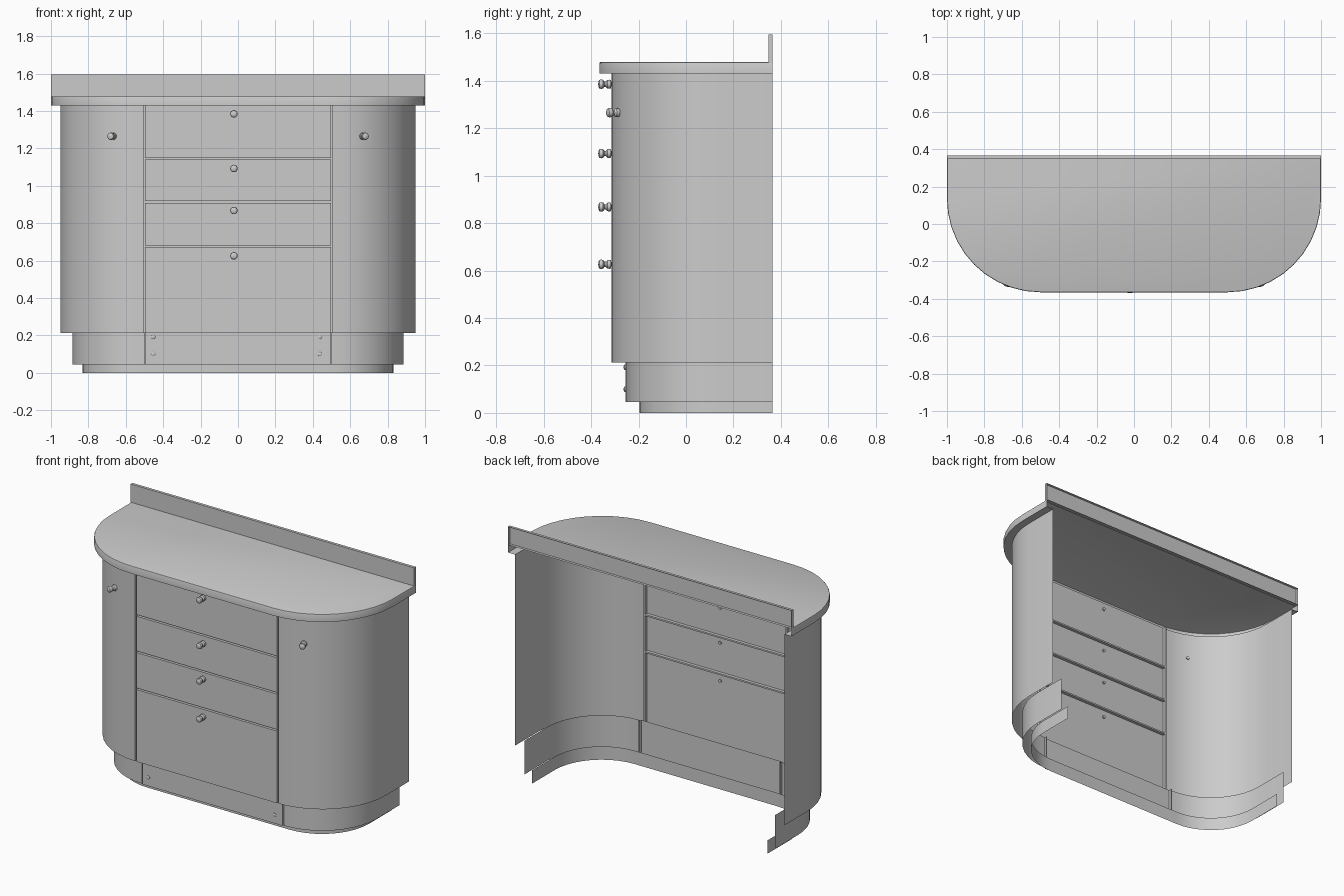
import bpy, bmesh
from math import sin, cos, pi, radians, asin
from mathutils import Matrix, Vector

if "Cube" in bpy.data.objects:
    bpy.data.objects.remove(bpy.data.objects["Cube"])

CX, CY, BACK = 0.5, 0.135, 0.365   # centre of the corner arcs, back plane
SEG = 10


def finish(obj, mirror=False):
    if mirror:
        mod = obj.modifiers.new("Mirror", "MIRROR")
        mod.use_axis[0] = True
        mod.use_clip = False
    bpy.ops.object.select_all(action="DESELECT")
    obj.select_set(True)
    bpy.context.view_layer.objects.active = obj
    bpy.ops.object.shade_smooth_by_angle(angle=radians(30))
    return obj


def loft(name, rows, cap=False, mirror=False):
    """Skin rows of points, optionally closing the last row with one face."""
    bm = bmesh.new()
    vs = [[bm.verts.new(p) for p in row] for row in rows]
    for a, b in zip(vs, vs[1:]):
        for i in range(len(a) - 1):
            bm.faces.new((a[i], a[i + 1], b[i + 1], b[i]))
    if cap:
        bm.faces.new(vs[-1])
    mesh = bpy.data.meshes.new(name)
    bm.to_mesh(mesh)
    bm.free()
    obj = bpy.data.objects.new(name, mesh)
    bpy.context.collection.objects.link(obj)
    return finish(obj, mirror)


def half_outline(r):
    """Front corner arc, then straight back on the +x side."""
    pts = [(CX + r * sin(pi / 2 * i / SEG), CY - r * cos(pi / 2 * i / SEG))
           for i in range(SEG + 1)]
    return pts + [(CX + r, BACK)]


def full_outline(r):
    half = half_outline(r)
    return [(-x, y) for x, y in reversed(half)] + half


def at_z(path, z):
    return [(x, y, z) for x, y in path]


def wall(name, path, z0, z1, **kw):
    return loft(name, [at_z(path, z0), at_z(path, z1)], **kw)


def lathe(name, profile, loc, angle=0.0, sides=16):
    """Revolved part; profile is (radius, distance out of the surface)."""
    turn = Matrix.Translation(loc) @ Matrix.Rotation(angle, 4, "Z") @ Matrix.Rotation(pi / 2, 4, "X")
    rows = []
    for r, h in profile:
        rows.append([turn @ Vector((r * cos(2 * pi * i / sides), r * sin(2 * pi * i / sides), h))
                     for i in range(sides + 1)])
    obj = loft(name, rows)
    bm = bmesh.new()
    bm.from_mesh(obj.data)
    bmesh.ops.remove_doubles(bm, verts=bm.verts, dist=0.0002)
    bm.to_mesh(obj.data)
    bm.free()
    return finish(obj)


# Countertop: underside lip, rim, eased edge, top face
loft("countertop", [at_z(full_outline(r), z) for r, z in
                    ((0.45, 1.43), (0.5, 1.43), (0.5, 1.472), (0.498, 1.477), (0.493, 1.479))], cap=True)

# Backsplash, open at the back
wall("backsplash", [(-1, BACK), (-1, 0.347), (1, 0.347), (1, BACK)], 1.475, 1.595, cap=True)

# Curved side doors, with the vertical groove beside the drawers
FRONT, DEEP = CY - 0.45, CY - 0.43
wall("side_doors", [(0.496, FRONT), (0.496, DEEP), (0.505, DEEP), (0.505, FRONT)]
     + half_outline(0.45)[1:], 0.212, 1.43, mirror=True)

# Drawer fronts with horizontal grooves between them
profile = [(FRONT, 0.212)]
for z in (0.677, 0.913, 1.145):
    profile += [(FRONT, z - 0.005), (DEEP, z - 0.005), (DEEP, z + 0.005), (FRONT, z + 0.005)]
profile.append((FRONT, 1.43))
loft("drawer_fronts", [[(-0.496, y, z), (0.496, y, z)] for y, z in profile])

# Recessed kick band with its removable centre plate
kick = CY - 0.385
wall("kick_corners", [(0.494, kick - 0.006), (0.494, kick + 0.014), (0.501, kick + 0.014), (0.501, kick)]
     + half_outline(0.385)[1:], 0.045, 0.26, mirror=True)
wall("kick_plate", [(-0.494, kick - 0.006), (0.494, kick - 0.006)], 0.045, 0.26)

# Base band
wall("base_band", full_outline(0.332), 0.0, 0.085)

# Knobs: foot, neck and rounded head
KNOB = [(0.0, -0.008), (0.01, -0.008), (0.01, 0.0), (0.017, 0.001), (0.019, 0.006), (0.018, 0.016),
        (0.011, 0.023), (0.011, 0.029), (0.018, 0.034), (0.02, 0.042),
        (0.018, 0.05), (0.011, 0.054), (0.0, 0.055)]
for i, z in enumerate((1.385, 1.093, 0.868, 0.626)):
    lathe(f"drawer_knob_{i + 1}", KNOB, (-0.022, FRONT, z))
tilt = asin(0.175 / 0.477)
for side, label in ((-1, "left"), (1, "right")):
    lathe(f"door_knob_{label}", KNOB,
          (side * (CX + 0.449 * sin(tilt)), CY - 0.449 * cos(tilt), 1.265), side * tilt)

# Screws on the kick plate
SCREW = [(0.011, 0.0), (0.011, 0.003), (0.007, 0.006), (0.0, 0.007)]
for i, (x, z) in enumerate((x, z) for x in (-0.453, 0.438) for z in (0.1, 0.192)):
    lathe(f"kick_screw_{i + 1}", SCREW, (x, kick - 0.006, z), sides=12)
